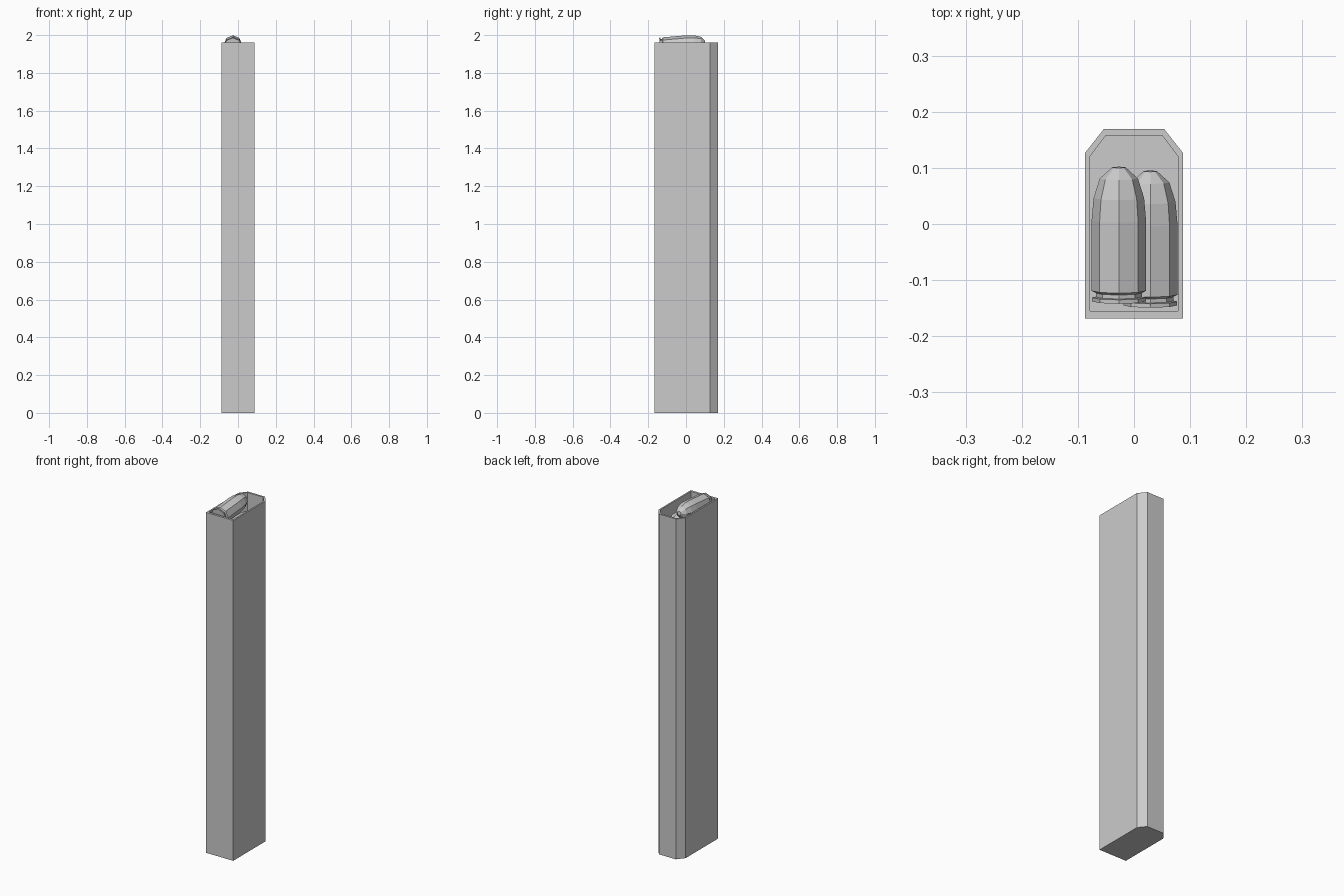
import bpy, bmesh, math
from mathutils import Matrix, Vector

if "Cube" in bpy.data.objects:
    bpy.data.objects.remove(bpy.data.objects["Cube"])


def finish(bm, name):
    bmesh.ops.recalc_face_normals(bm, faces=bm.faces)
    mesh = bpy.data.meshes.new(name)
    bm.to_mesh(mesh)
    bm.free()
    obj = bpy.data.objects.new(name, mesh)
    bpy.context.collection.objects.link(obj)
    return obj


def loft(name, rings):
    """Bridge successive vertex rings and cap both ends."""
    bm = bmesh.new()
    loops = [[bm.verts.new(p) for p in ring] for ring in rings]
    for a, b in zip(loops, loops[1:]):
        n = len(a)
        for i in range(n):
            j = (i + 1) % n
            bm.faces.new((a[i], a[j], b[j], b[i]))
    bm.faces.new(loops[0])
    bm.faces.new(loops[-1])
    return finish(bm, name)


def outline(half_w, front, chamfer_y, back, chamfer_x, z):
    right = [(half_w, front), (half_w, chamfer_y), (chamfer_x, back)]
    left = [(-x, y) for x, y in reversed(right)]
    return [(x, y, z) for x, y in right + left]


# Open-topped box with chamfered back corners and an inner floor
outer = (0.087, -0.168, 0.127, 0.169, 0.054)
inner = (0.078, -0.155, 0.121, 0.158, 0.050)
loft("casing", [outline(*outer, 0), outline(*outer, 1.96),
                outline(*inner, 1.96), outline(*inner, 1.80)])

# Cartridge profile: distance from base, radius
PROFILE = [(0, 0.048), (0.007, 0.048), (0.008, 0.041), (0.015, 0.041),
           (0.019, 0.0485), (0.145, 0.0485), (0.185, 0.045),
           (0.220, 0.034), (0.240, 0.012)]


def cartridge(name, base, tilt=math.radians(5)):
    place = Matrix.Translation(Vector(base)) @ Matrix.Rotation(tilt, 4, 'X')
    rings = []
    for y, r in PROFILE:
        angles = [math.tau * k / 8 for k in range(8)]
        rings.append([place @ Vector((r * math.sin(a), y, r * math.cos(a)))
                      for a in angles])
    loft(name, rings)


# Two staggered cartridges at the opening
cartridge("upper_cartridge", (-0.027, -0.138, 1.938))
cartridge("lower_cartridge", (0.029, -0.145, 1.858))
